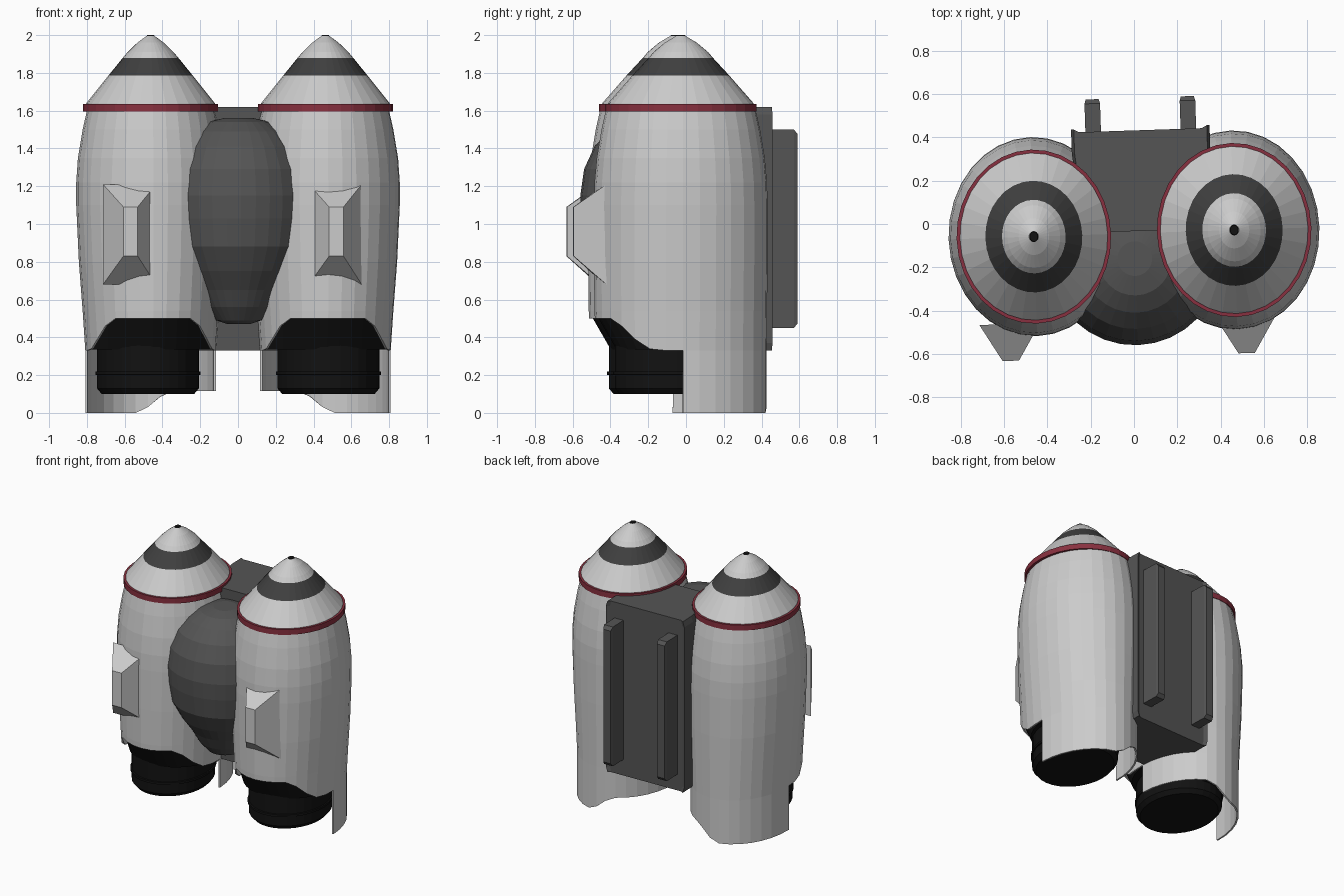
import bpy, bmesh
from math import sin, cos, pi
from mathutils import Matrix

if "Cube" in bpy.data.objects:
    bpy.data.objects.remove(bpy.data.objects["Cube"])

# the whole pack is turned slightly about z
PLACE = Matrix.Translation((0, -0.043, 0)) @ Matrix.Rotation(0.033, 4, 'Z')
SEG = 32


def material(name, r, g, b):
    m = bpy.data.materials.new(name)
    m.diffuse_color = (r, g, b, 1)
    m.use_nodes = True
    m.node_tree.nodes["Principled BSDF"].inputs["Base Color"].default_value = m.diffuse_color
    return m


DARK = material("dark_grey", 0.09, 0.09, 0.09)
BAND = material("band_grey", 0.05, 0.05, 0.05)
BLACK = material("black", 0.006, 0.006, 0.006)
RED = material("red", 0.25, 0.03, 0.05)


def finish(name, bm, mat=None, recalc=True):
    bmesh.ops.remove_doubles(bm, verts=bm.verts, dist=0.0005)
    if recalc:
        bmesh.ops.recalc_face_normals(bm, faces=bm.faces)
    me = bpy.data.meshes.new(name)
    bm.to_mesh(me)
    bm.free()
    ob = bpy.data.objects.new(name, me)
    ob.matrix_world = PLACE
    bpy.context.collection.objects.link(ob)
    if mat:
        me.materials.append(mat)
    return ob


def lathe(name, profile, cx, cy=0, mat=None, seg=SEG, closed=False):
    """Elliptical rings (rx, ry, z); ends capped, or joined into a loop."""
    bm = bmesh.new()
    rings = [[bm.verts.new((cx + rx * cos(2 * pi * i / seg), cy + ry * sin(2 * pi * i / seg), z))
              for i in range(seg)] for rx, ry, z in profile]
    pairs = list(zip(rings, rings[1:]))
    if closed:
        pairs.append((rings[-1], rings[0]))
    for a, b in pairs:
        for i in range(seg):
            j = (i + 1) % seg
            bm.faces.new((a[i], a[j], b[j], b[i]))
    if not closed:
        bm.faces.new(rings[0])
        bm.faces.new(rings[-1])
    return finish(name, bm, mat)


def loft(name, loops, mat=None):
    """Join point loops of equal length and cap both ends."""
    bm = bmesh.new()
    rings = [[bm.verts.new(p) for p in loop] for loop in loops]
    n = len(rings[0])
    for a, b in zip(rings, rings[1:]):
        for i in range(n):
            j = (i + 1) % n
            bm.faces.new((a[i], a[j], b[j], b[i]))
    bm.faces.new(rings[0])
    bm.faces.new(rings[-1])
    return finish(name, bm, mat)


def ramp(v, a, b, za, zb):
    t = min(max((v - a) / (b - a), 0), 1)
    return za + (zb - za) * t


# tank shell with arched front opening and long rear skirt
SHELL = [(0.335, 0.395, 1.61), (0.36, 0.42, 1.5), (0.385, 0.445, 1.35), (0.394, 0.457, 1.22),
         (0.394, 0.46, 1.1), (0.38, 0.46, 0.8), (0.36, 0.457, 0.54)]
LOW = (0.346, 0.455)


def tank_shell(name, side):
    bm = bmesh.new()
    cx = 0.463 * side

    def column(k, front):
        c, s = cos(2 * pi * k / SEG), sin(2 * pi * k / SEG)
        pts = [(cx + rx * c, ry * s, z) for rx, ry, z in SHELL]
        if front:
            zs = [ramp(abs(c) * LOW[0], 0.22, 0.325, 0.5, 0.33)]
        else:
            zs = [0.33, ramp(0.463 + side * c * LOW[0], 0.36, 0.5, 0.115, 0)]
        for z in zs:
            r = ramp(z, 0.33, 0.54, LOW[0], SHELL[-1][0])
            pts.append((cx + r * c, LOW[1] * s, z))
        return pts

    for k in range(SEG):
        front = k >= SEG // 2
        a, b = column(k, front), column(k + 1, front)
        for n in range(len(a) - 1):
            bm.faces.new([bm.verts.new(p) for p in (a[n], a[n + 1], b[n + 1], b[n])])
    ob = finish(name, bm, recalc=False)
    mod = ob.modifiers.new("thickness", 'SOLIDIFY')
    mod.thickness = 0.012
    mod.offset = -1


for label, side in (("left", -1), ("right", 1)):
    cx = 0.463 * side
    tank_shell(label + "_tank", side)
    # red collar
    lathe(label + "_collar", [(0.33, 0.375, 1.595), (0.357, 0.402, 1.595),
                              (0.357, 0.402, 1.635), (0.33, 0.375, 1.635)], cx, mat=RED, closed=True)
    # nose cone, dark band and tip
    lathe(label + "_nose_base", [(0.345, 0.39, 1.62), (0.34, 0.385, 1.64), (0.224, 0.258, 1.785)], cx)
    lathe(label + "_nose_band", [(0.224, 0.258, 1.785), (0.147, 0.17, 1.88)], cx, mat=BAND)
    lathe(label + "_nose_top", [(0.147, 0.17, 1.88), (0.122, 0.145, 1.91),
                                (0.07, 0.085, 1.96), (0.022, 0.026, 1.995)], cx)
    lathe(label + "_nose_tip", [(0.022, 0.026, 1.993), (0.018, 0.022, 2.0)], cx, mat=BLACK)
    # black liner and nozzle
    lathe(label + "_liner", [(0.34, 0.435, 0.56), (0.335, 0.435, 0.5), (0.325, 0.34, 0.335)], cx, mat=BLACK)
    lathe(label + "_nozzle", [(0.27, 0.32, 0.42), (0.27, 0.32, 0.22), (0.278, 0.33, 0.218),
                              (0.278, 0.33, 0.202), (0.27, 0.32, 0.2), (0.27, 0.32, 0.13),
                              (0.245, 0.295, 0.1)], 0.478 * side, -0.03, BLACK)
    # tapered lug on the tank front
    bx = 0.545 * side - 0.043
    loft(label + "_lug", [
        [(bx + x * w, y, z) for x, z in ((-1, z0), (1, z0), (1, z1), (-1, z1))]
        for w, y, z0, z1 in ((0.14, -0.40, 0.68, 1.21), (0.038, -0.57, 0.83, 1.09))])
    # rear rail with bevelled outer edges
    rx = 0.22 * side + 0.047
    loft(label + "_rail", [
        [(rx + x * w, y, z) for x, z in ((-1, z0), (1, z0), (1, z1), (-1, z1))]
        for w, y, z0, z1 in ((0.036, 0.45, 0.45, 1.5), (0.036, 0.605, 0.45, 1.5),
                             (0.03, 0.625, 0.475, 1.475))], DARK)

# central pod
POD = [(0.08, 1.56), (0.17, 1.54), (0.25, 1.49), (0.325, 1.41), (0.38, 1.29), (0.4, 1.15), (0.393, 1.03),
       (0.37, 0.88), (0.3, 0.75), (0.23, 0.65), (0.18, 0.56), (0.12, 0.49), (0.06, 0.47)]
lathe("central_pod", [(r, r, z) for r, z in POD], 0, -0.117, DARK)

# back plate with raised side lips
OUT = [(-0.28, 0.01), (0.28, 0.01), (0.32, 0.38), (0.32, 0.488), (0.295, 0.475),
       (-0.295, 0.475), (-0.32, 0.488), (-0.32, 0.38)]
loft("back_plate", [[(0.045 + x * k, y, z) for x, y in OUT]
                    for k, z in ((0.96, 0.33), (1, 0.37), (1, 1.58), (0.96, 1.62))], DARK)
